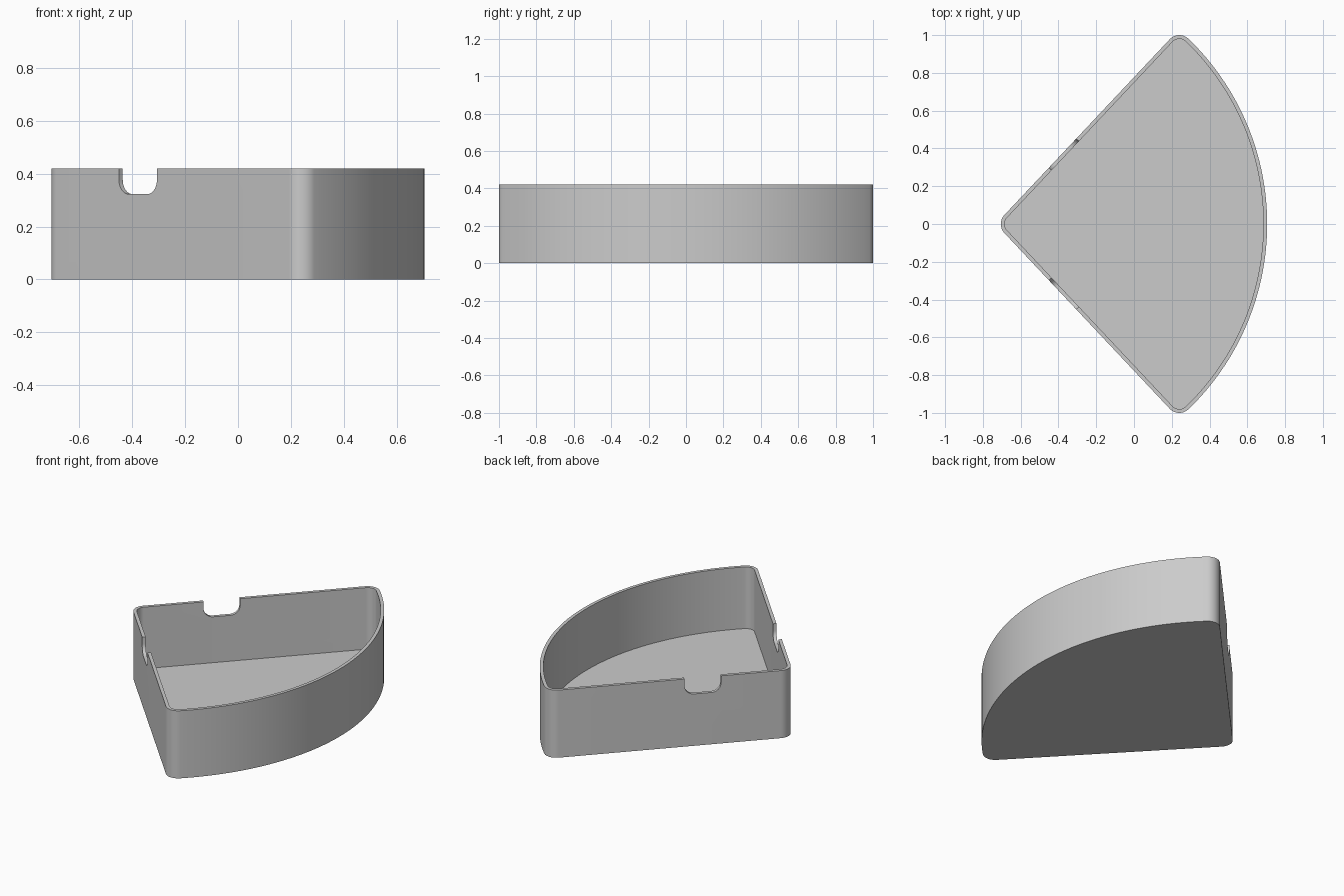
import bpy
import bmesh
from math import pi, sin, cos, atan2, hypot
from mathutils import Matrix, Vector

if "Cube" in bpy.data.objects:
    bpy.data.objects.remove(bpy.data.objects["Cube"])

HEIGHT, FLOOR, WALL = 0.42, 0.037, 0.02
RADIUS = 0.07                        # corner rounding
TIP = Vector((-0.635, 0))            # centre of the tip rounding
CORNER = Vector((0.24, 0.93))        # centre of the back corner rounding
RIM_X = 0.705                        # furthest point of the curved wall

# Curved wall: circle centred on the x axis, tangent to both corner roundings
reach = RIM_X - RADIUS
hub = (CORNER.length_squared - reach ** 2) / (2 * (CORNER.x - reach))
curve_radius = RIM_X - hub
side = (CORNER - TIP).normalized()
slope = atan2(side.y, side.x)
sweep = atan2(CORNER.y, CORNER.x - hub)


def arc(cx, cy, r, start, end, steps):
    angles = [start + (end - start) * i / steps for i in range(steps + 1)]
    return [(cx + r * cos(a), cy + r * sin(a)) for a in angles]


def outline(inset):
    """Rounded wedge, counter-clockwise, shrunk by inset."""
    r = RADIUS - inset
    normal = slope + pi / 2
    pts = arc(hub, 0, curve_radius - inset, -sweep, sweep, 64)
    pts += arc(*CORNER, r, sweep, normal, 16)[1:]
    pts += arc(*TIP, r, normal, 2 * pi - normal, 16)
    pts += arc(CORNER.x, -CORNER.y, r, -normal, -sweep, 16)[:-1]
    return pts


def finish(name, bm):
    bmesh.ops.recalc_face_normals(bm, faces=bm.faces)
    mesh = bpy.data.meshes.new(name)
    bm.to_mesh(mesh)
    bm.free()
    obj = bpy.data.objects.new(name, mesh)
    bpy.context.collection.objects.link(obj)
    return obj


# Tray: outer wall, rim, inner wall, closed by underside and floor
bm = bmesh.new()
rings = [[bm.verts.new((x, y, z)) for x, y in outline(inset)]
         for inset, z in ((0, 0), (0, HEIGHT), (WALL, HEIGHT), (WALL, FLOOR))]
for low, high in zip(rings, rings[1:]):
    for i in range(len(low)):
        bm.faces.new((low[i - 1], low[i], high[i], high[i - 1]))
bm.faces.new(rings[0])
bm.faces.new(rings[-1])
tray = finish("wedge_tray", bm)

grey = bpy.data.materials.new("plain grey")
grey.use_nodes = True
grey.diffuse_color = (0.6, 0.6, 0.6, 1)
grey.node_tree.nodes["Principled BSDF"].inputs["Base Color"].default_value = grey.diffuse_color
tray.data.materials.append(grey)


def notch_cutter(sign):
    """U-shaped block crossing one straight wall."""
    half, r, bottom, top = 0.105, 0.055, 0.322, 0.5
    profile = [(-half, top)]
    profile += arc(-half + r, bottom + r, r, pi, 1.5 * pi, 10)
    profile += arc(half - r, bottom + r, r, 1.5 * pi, 2 * pi, 10)
    profile += [(half, top)]
    cutter_mesh = bmesh.new()
    face = cutter_mesh.faces.new([cutter_mesh.verts.new((x, -0.05, z)) for x, z in profile])
    new = bmesh.ops.extrude_face_region(cutter_mesh, geom=[face])["geom"]
    bmesh.ops.translate(cutter_mesh, vec=(0, 0.1, 0),
                        verts=[v for v in new if isinstance(v, bmesh.types.BMVert)])
    out = Vector((-side.y, side.x))
    spot = TIP + side * 0.449 + out * (RADIUS - WALL / 2)
    place = Matrix.Translation((spot.x, sign * spot.y, 0)) @ Matrix.Rotation(sign * slope, 4, 'Z')
    cutter_mesh.transform(place)
    cutter = finish("notch_cutter", cutter_mesh)
    cutter.hide_render = True
    return cutter


# Notches in both straight walls
bpy.context.view_layer.objects.active = tray
for sign in (1, -1):
    cutter = notch_cutter(sign)
    cut = tray.modifiers.new("notch", 'BOOLEAN')
    cut.operation = 'DIFFERENCE'
    cut.solver = 'EXACT'
    cut.object = cutter
    bpy.ops.object.modifier_apply(modifier=cut.name)
    bpy.data.objects.remove(cutter)

# Smooth the curved walls, keep the rim and floor edges crisp
bpy.ops.object.select_all(action='DESELECT')
tray.select_set(True)
bpy.ops.object.shade_smooth_by_angle(angle=pi / 6)
